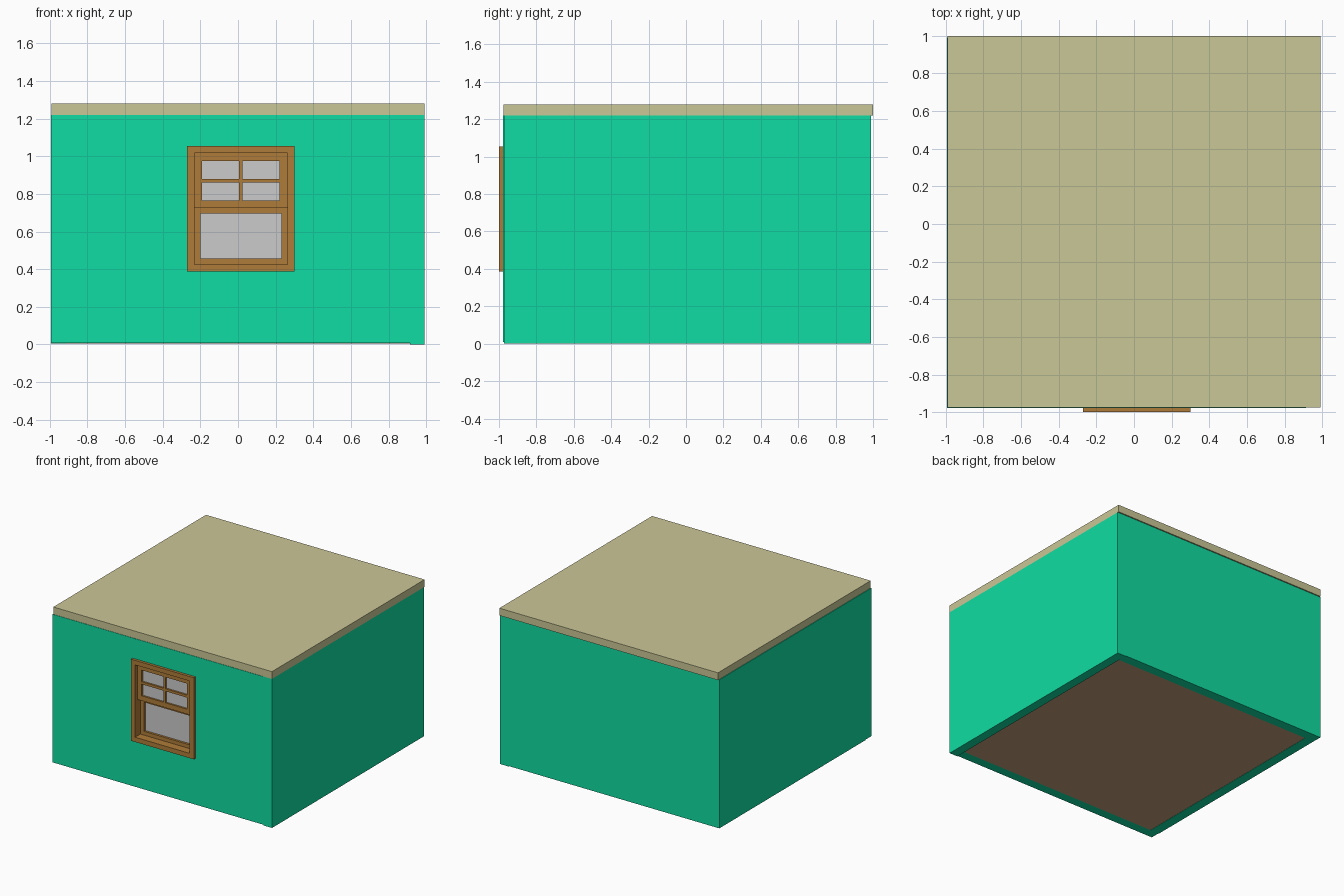
import bpy, bmesh

if "Cube" in bpy.data.objects:
    bpy.data.objects.remove(bpy.data.objects["Cube"])


def material(name, rgb):
    m = bpy.data.materials.new(name)
    m.diffuse_color = (*rgb, 1)
    m.use_nodes = True
    m.node_tree.nodes["Principled BSDF"].inputs["Base Color"].default_value = m.diffuse_color
    return m


GREEN = material("wall_green", (0.005, 0.72, 0.36))
CREAM = material("roof_cream", (0.59, 0.57, 0.305))
WOOD = material("window_wood", (0.43, 0.20, 0.04))
BROWN = material("floor_brown", (0.55, 0.34, 0.20))


def finish(name, bm, mat):
    bmesh.ops.recalc_face_normals(bm, faces=bm.faces)
    me = bpy.data.meshes.new(name)
    bm.to_mesh(me)
    bm.free()
    ob = bpy.data.objects.new(name, me)
    bpy.context.collection.objects.link(ob)
    if mat:
        me.materials.append(mat)
    return ob


def panel(name, xs, zs, y0, y1, mat=None, holes=()):
    """Upright slab split at xs and zs, leaving out the (column, row) holes."""
    bm = bmesh.new()
    grid = [[bm.verts.new((x, y0, z)) for z in zs] for x in xs]
    for i in range(len(xs) - 1):
        for j in range(len(zs) - 1):
            if (i, j) not in holes:
                bm.faces.new((grid[i][j], grid[i + 1][j],
                              grid[i + 1][j + 1], grid[i][j + 1]))
    ext = bmesh.ops.extrude_face_region(bm, geom=bm.faces[:], use_keep_orig=True)
    for v in ext["geom"]:
        if isinstance(v, bmesh.types.BMVert):
            v.co.y = y1
    return finish(name, bm, mat)


# Walls, the front one with an opening for the window
panel("front_wall", (-0.995, -0.27, 0.30, 0.915), (0.008, 0.387, 1.055, 1.22),
      -0.978, -0.898, GREEN, {(1, 1)})
panel("back_wall", (-0.915, 0.915), (0.004, 1.22), 0.91, 0.99, GREEN)
panel("right_wall", (0.915, 0.99), (0, 1.22), -0.974, 0.99, GREEN)
panel("left_wall", (-0.995, -0.915), (0.004, 1.22), -0.898, 0.99, GREEN)

# Floor and flat roof
panel("floor", (-0.915, 0.915), (0.006, 0.04), -0.898, 0.91, BROWN)
panel("roof", (-0.99, 0.99), (1.22, 1.28), -0.975, 1.0, CREAM)

# Window casing
panel("window_frame", (-0.27, -0.232, 0.262, 0.30), (0.387, 0.426, 1.018, 1.055),
      -1.0, -0.88, WOOD, {(1, 1)})

# Upper sash with four lights
panel("upper_sash", (-0.232, -0.192, 0.004, 0.024, 0.22, 0.262),
      (0.725, 0.765, 0.86, 0.88, 0.975, 1.018), -0.972, -0.938, WOOD,
      {(1, 1), (3, 1), (1, 3), (3, 3)})
panel("upper_glass", (-0.192, 0.22), (0.765, 0.975), -0.957, -0.952)

# Lower sash, set behind the upper one
panel("lower_sash", (-0.232, -0.2, 0.23, 0.262), (0.426, 0.457, 0.695, 0.76),
      -0.932, -0.892, WOOD, {(1, 1)})
panel("lower_glass", (-0.2, 0.23), (0.457, 0.695), -0.914, -0.909)
